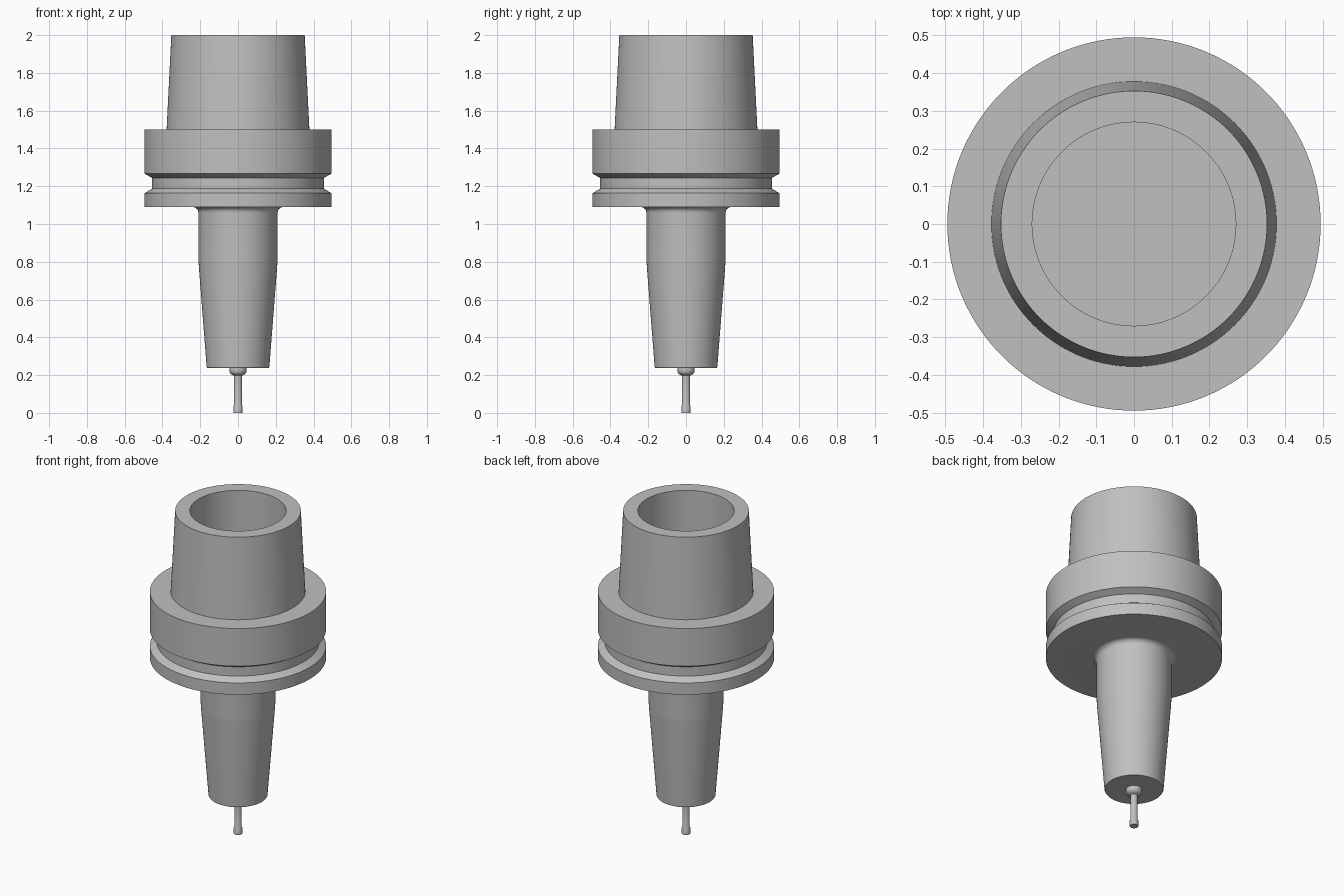
import bpy, bmesh, math

if "Cube" in bpy.data.objects:
    bpy.data.objects.remove(bpy.data.objects["Cube"])

SEGMENTS = 128

steel = bpy.data.materials.new("steel_grey")
steel.diffuse_color = (0.527, 0.527, 0.527, 1)
steel.use_nodes = True
steel.node_tree.nodes["Principled BSDF"].inputs["Base Color"].default_value = steel.diffuse_color


def lathe(name, profile):
    """Revolve (radius, z) points about the z axis; both ends lie on the axis."""
    bm = bmesh.new()
    verts = [bm.verts.new((r, 0, z)) for r, z in profile]
    edges = [bm.edges.new(pair) for pair in zip(verts, verts[1:])]
    bmesh.ops.spin(bm, geom=verts + edges, cent=(0, 0, 0), axis=(0, 0, 1),
                   angle=2 * math.pi, steps=SEGMENTS, use_duplicate=False)
    bmesh.ops.remove_doubles(bm, verts=bm.verts[:], dist=1e-5)
    bmesh.ops.dissolve_degenerate(bm, edges=bm.edges[:], dist=1e-6)
    bmesh.ops.recalc_face_normals(bm, faces=bm.faces[:])
    mesh = bpy.data.meshes.new(name)
    bm.to_mesh(mesh)
    bm.free()
    mesh.materials.append(steel)
    obj = bpy.data.objects.new(name, mesh)
    bpy.context.collection.objects.link(obj)
    bpy.ops.object.select_all(action='DESELECT')
    obj.select_set(True)
    bpy.context.view_layer.objects.active = obj
    bpy.ops.object.shade_smooth_by_angle(angle=math.radians(25))
    return obj


def arc(cx, cz, radius, start, end, steps=8):
    """Points along a circular arc, angles in degrees."""
    angles = [math.radians(start + (end - start) * i / steps) for i in range(steps + 1)]
    return [(cx + radius * math.cos(a), cz + radius * math.sin(a)) for a in angles]


# Holder: hollow taper, grooved flange, filleted and tapering nose
holder_profile = [
    (0, 1.5), (0.27, 1.5), (0.27, 2.0),              # bore
    (0.353, 2.0), (0.378, 1.5),                      # taper
    (0.495, 1.5), (0.495, 1.267), (0.455, 1.244),    # upper flange
    (0.455, 1.187), (0.495, 1.163), (0.495, 1.09),   # groove, lower flange
    *arc(0.24, 1.06, 0.03, 90, 180),                 # fillet
    (0.21, 0.82), (0.207, 0.77),                     # straight neck
    (0.166, 0.243), (0.163, 0.238), (0, 0.238),      # tapered nose
]
lathe("tool_holder", holder_profile)

# Cutter: rounded collar, slim shank, slightly wider tip
cutter_profile = [
    (0, 0.26), (0.046, 0.26), (0.046, 0.232),
    *arc(0.02, 0.225, 0.026, 0, -70, 5),
    (0.021, 0.197), (0.021, 0.042),
    (0.024, 0.035), (0.024, 0.0), (0, 0.0),
]
lathe("cutter", cutter_profile)
